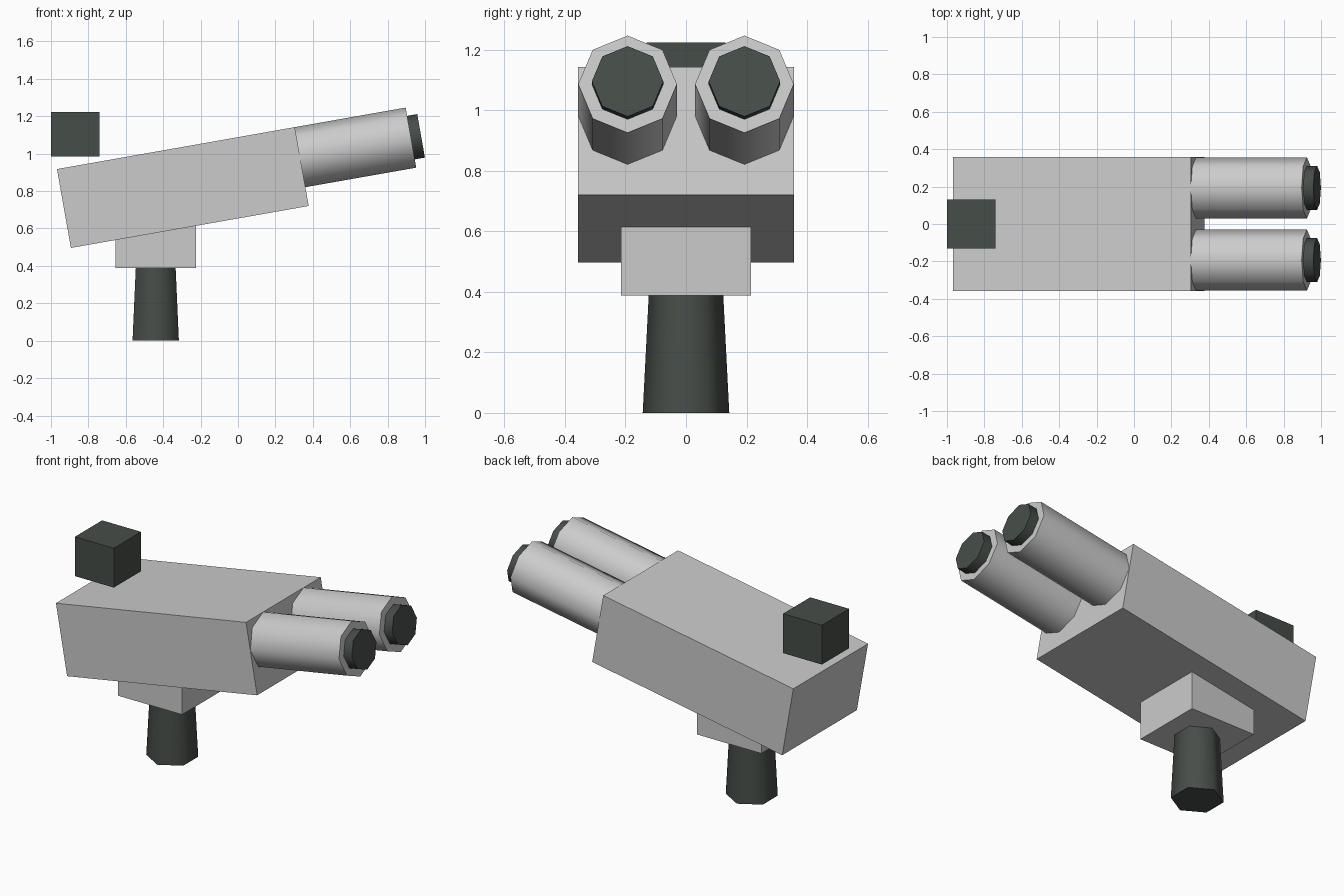
import bpy
from math import radians
from mathutils import Matrix, Vector

cube = bpy.data.objects.get("Cube")
if cube:
    bpy.data.objects.remove(cube, do_unlink=True)


def material(name, rgb):
    m = bpy.data.materials.new(name)
    m.use_nodes = True
    m.diffuse_color = (*rgb, 1)
    m.node_tree.nodes["Principled BSDF"].inputs["Base Color"].default_value = (*rgb, 1)
    return m


LIGHT = material("light grey", (0.6, 0.6, 0.6))
DARK = material("dark green grey", (0.062, 0.074, 0.064))

# Frame of the tilted gun: local x runs along the barrels
TILT = Matrix.Translation((-0.295, 0, 0.819)) @ Matrix.Rotation(radians(-10), 4, 'Y')
LENGTH, WIDTH, HEIGHT = 1.291, 0.714, 0.428


def finish(name, mat, frame):
    ob = bpy.context.object
    ob.name = ob.data.name = name
    ob.data.materials.append(mat)
    ob.matrix_world = frame
    return ob


def box(name, size, mat, frame):
    bpy.ops.mesh.primitive_cube_add(size=1)
    bpy.context.object.data.transform(Matrix.Diagonal((*size, 1)))
    return finish(name, mat, frame)


def tube(name, sides, r1, r2, depth, mat, frame):
    bpy.ops.mesh.primitive_cone_add(vertices=sides, radius1=r1, radius2=r2, depth=depth)
    ob = finish(name, mat, frame)
    bpy.ops.object.shade_smooth_by_angle(angle=radians(70))
    return ob


# Stand
tube("post", 6, 0.143, 0.121, 0.43, DARK, Matrix.Translation((-0.44, 0, 0.215)))
box("mount", (0.43, 0.428, 0.43), LIGHT, Matrix.Translation((-0.439, 0, 0.603)))

# Tilted body and the sight block hovering above its rear
box("body", (LENGTH, WIDTH, HEIGHT), LIGHT, TILT)
box("sight", (0.26, 0.26, 0.238), DARK, Matrix.Translation((-0.87, 0, 1.105)))

# Twin barrels with muzzles, one on each side
for side, label in ((1, "back"), (-1, "front")):
    def along(x0, x1):
        centre = Vector(((x0 + x1) / 2, side * 0.193, 0.051))
        return TILT @ Matrix.Translation(centre) @ Matrix.Rotation(radians(90), 4, 'Y')
    start, end, tip = LENGTH / 2 - 0.05, LENGTH / 2 + 0.602, LENGTH / 2 + 0.657
    tube(label + "_barrel", 8, 0.163, 0.163, end - start, LIGHT, along(start, end))
    tube(label + "_muzzle", 8, 0.118, 0.118, tip - end + 0.05, DARK, along(end - 0.05, tip))
